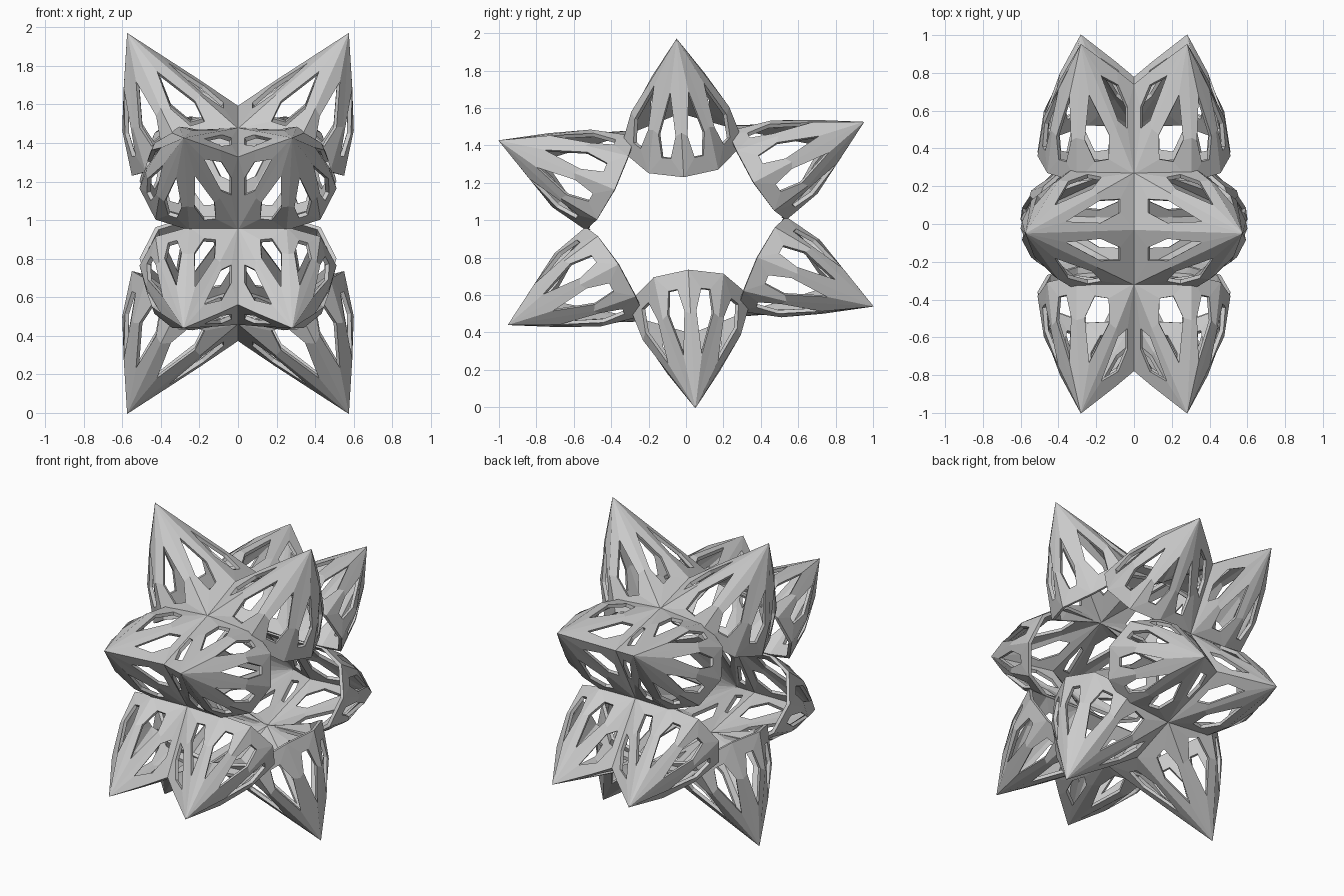
import bpy, bmesh, math
from mathutils import Vector, Matrix

if "Cube" in bpy.data.objects:
    bpy.data.objects.remove(bpy.data.objects["Cube"])

CENTRE_Z = 0.983
TILT = Matrix.Translation((0, 0, CENTRE_Z)) @ Matrix.Rotation(math.radians(2.9), 4, 'X')

# tip and base loop of each kind of point (right half, the left is mirrored)
POLE_TIP = (0.57, 0, 0.98)
POLE_RING = [(0, 0, 0.6), (0, 0.29, 0.5), (0.3, 0.32, 0.41), (0.47, 0.18, 0.28),
             (0.54, 0, 0.25), (0.47, -0.18, 0.28), (0.3, -0.32, 0.41), (0, -0.29, 0.5)]
SIDE_TIP = (0.28, 0.97, 0.49)
SIDE_RING = [(0, 0.75, 0.38), (0, 0.29, 0.5), (0.3, 0.25, 0.47), (0.45, 0.29, 0.37),
             (0.5, 0.37, 0.2), (0.42, 0.47, 0.05), (0.25, 0.53, 0.0), (0, 0.52, 0)]
# window in each panel: (distance from tip, position across)
WINDOW = [(0.36, 0.5), (0.68, 0.2), (0.86, 0.36), (0.86, 0.64), (0.68, 0.8)]


def open_spike(name, tip, ring, sy, sz):
    flip = Vector((1, sy, sz))
    tip = Vector(tip) * flip
    ring = [Vector(p) * flip for p in ring]
    mid = sum(ring, Vector()) / len(ring)
    axis = (tip - mid).normalized()

    def edge(base, s):
        out = base - mid
        out -= axis * out.dot(axis)
        bulge = 0.0 if abs(base.x) < 1e-5 else 0.05
        return tip.lerp(base, s) + out.normalized() * bulge * math.sin(math.pi * s)

    bm = bmesh.new()
    for a, b in zip(ring, ring[1:] + ring[:1]):
        outer = [tip, edge(a, 0.65), a, b, edge(b, 0.65)]
        inner = [edge(a, s).lerp(edge(b, s), t) for s, t in WINDOW]
        o = [bm.verts.new(p) for p in outer]
        h = [bm.verts.new(p) for p in inner]
        for i in range(5):
            j = (i + 1) % 5
            bm.faces.new((o[i], o[j], h[j], h[i]))
    bmesh.ops.remove_doubles(bm, verts=bm.verts, dist=1e-4)
    bmesh.ops.recalc_face_normals(bm, faces=bm.faces)
    me = bpy.data.meshes.new(name)
    bm.to_mesh(me)
    bm.free()
    ob = bpy.data.objects.new(name, me)
    bpy.context.collection.objects.link(ob)
    ob.matrix_world = TILT
    ob.modifiers.new("pair", 'MIRROR').use_axis = (True, False, False)
    sol = ob.modifiers.new("plate", 'SOLIDIFY')
    sol.thickness = 0.022
    sol.offset = 0
    return ob


# upper and lower pairs of points
for sz, level in ((1, "top"), (-1, "bottom")):
    open_spike(level + "_points", POLE_TIP, POLE_RING, 1, sz)
    # front and back pairs
    for sy, side in ((-1, "front"), (1, "back")):
        open_spike(f"{side}_{level}_points", SIDE_TIP, SIDE_RING, sy, sz)
